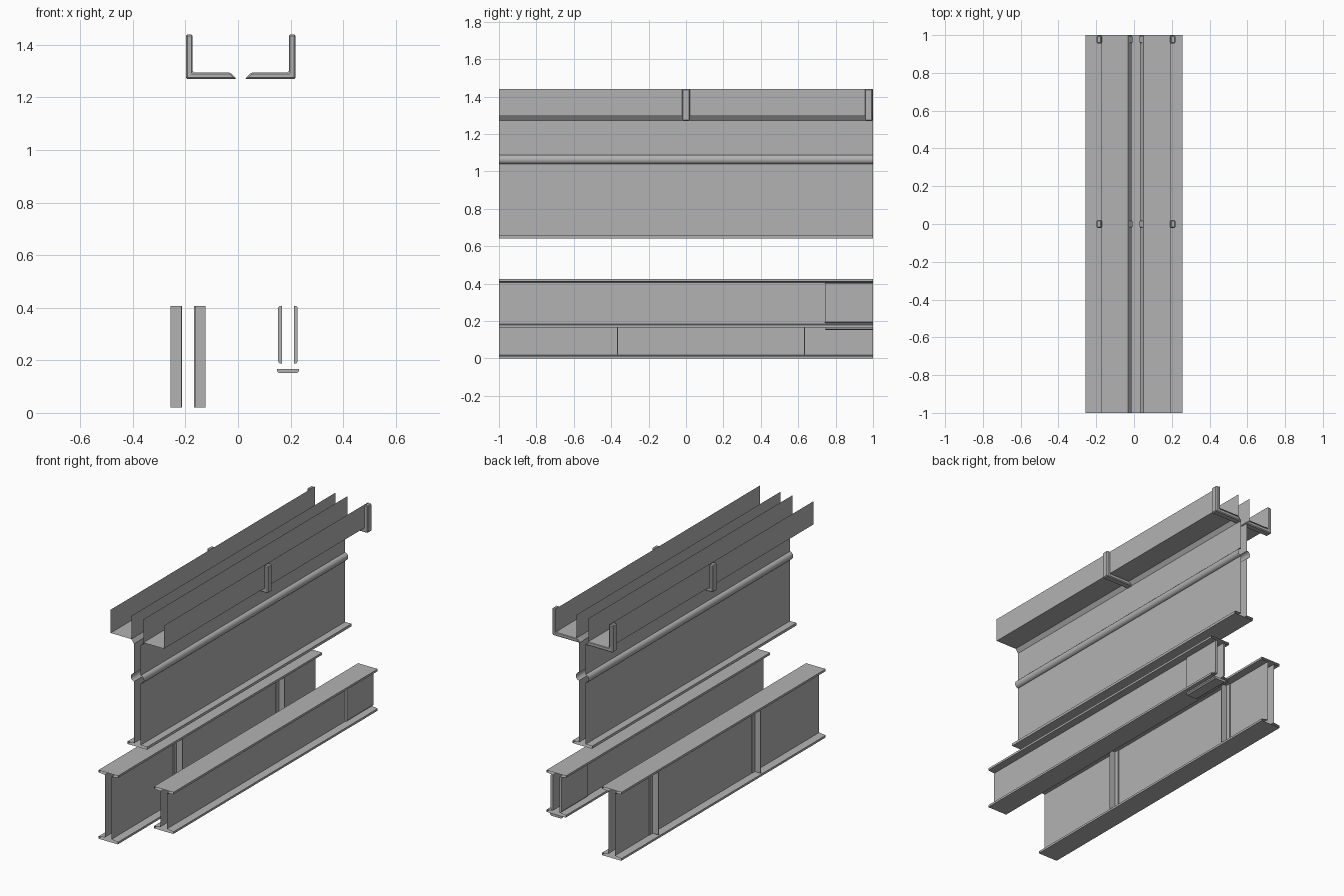
import bpy, bmesh, math

cube = bpy.data.objects.get("Cube")
if cube:
    bpy.data.objects.remove(cube, do_unlink=True)

GREY = (0.45, 0.45, 0.45, 1)
steel = bpy.data.materials.new("grey_steel")
steel.use_nodes = True
steel.diffuse_color = GREY
steel.node_tree.nodes["Principled BSDF"].inputs["Base Color"].default_value = GREY


def extrude(name, profile, y0=-1, y1=1, closed=True, caps=False, bevel=0):
    """Sweep an (x, z) profile along y."""
    bm = bmesh.new()
    front = [bm.verts.new((x, y0, z)) for x, z in profile]
    back = [bm.verts.new((x, y1, z)) for x, z in profile]
    n = len(profile)
    for i in range(n if closed else n - 1):
        j = (i + 1) % n
        bm.faces.new((front[i], front[j], back[j], back[i]))
    if caps:
        bm.faces.new(front)
        bm.faces.new(back[::-1])
    bmesh.ops.recalc_face_normals(bm, faces=bm.faces)
    mesh = bpy.data.meshes.new(name)
    bm.to_mesh(mesh)
    bm.free()
    mesh.materials.append(steel)
    obj = bpy.data.objects.new(name, mesh)
    bpy.context.collection.objects.link(obj)
    if bevel:
        mod = obj.modifiers.new("bevel", "BEVEL")
        mod.width = bevel
        mod.segments = 1
    return obj


def both_sides(half, cx):
    """Join a half profile with its mirror image about cx."""
    return [(cx + x, z) for x, z in half] + [(cx - x, z) for x, z in reversed(half)]


def side_pair(name, half, cx, y0, y1, **options):
    """One capped part on each side of cx."""
    for side, sign in (("left", 1), ("right", -1)):
        extrude(f"{name}_{side}", [(cx + sign * x, z) for x, z in half],
                y0, y1, caps=True, **options)


def box(x0, x1, z0, z1):
    return [(x0, z0), (x1, z0), (x1, z1), (x0, z1)]


WEB, FLANGE, LIP, TOP = 0.0225, 0.067, 0.013, 0.424


def i_beam(name, cx, bottom):
    half = [(FLANGE, bottom), (FLANGE, bottom + LIP), (WEB, bottom + 0.019),
            (WEB, TOP - 0.017), (FLANGE, TOP - LIP), (FLANGE, TOP)]
    extrude(name, both_sides(half, cx))


# Lower beams, open at the ends
TALL_X, SHORT_X = -0.19, 0.19
i_beam("tall_beam", TALL_X, 0)
i_beam("short_beam", SHORT_X, 0.166)

# T-shaped stiffeners on the tall beam
for i, y in enumerate((-0.366, 0.634)):
    side_pair(f"stiffener_base_{i}", box(WEB, WEB + 0.005, 0.021, 0.407),
              TALL_X, y - 0.03, y + 0.03)
    side_pair(f"stiffener_stem_{i}", box(WEB, FLANGE, 0.021, 0.407),
              TALL_X, y - 0.002, y + 0.002)

# Splice plates at the back end of the short beam
side_pair("splice_plate", [(WEB, 0.188), (0.032, 0.188), (0.037, 0.195),
                           (0.037, 0.4), (0.032, 0.407), (WEB, 0.407)],
          SHORT_X, 0.742, 1)
extrude("splice_plate_bottom",
        both_sides([(0.033, 0.151), (0.042, 0.158), (0.042, 0.166)], SHORT_X),
        0.745, 1, caps=True)

# Upper girder: open top, flared neck, half-round bead, bottom flange
GIRDER_X, RIM, FLOOR = 0.0105, 1.44, 1.296
bead = [(WEB + 0.022 * math.sin(a), 1.063 + 0.024 * math.cos(a))
        for a in (math.pi * i / 10 for i in range(11))]
half = ([(0.041, RIM), (0.041, FLOOR), (WEB, 1.272)] + bead +
        [(WEB, 0.656), (FLANGE, 0.656), (FLANGE, 0.64)])
girder = extrude("girder", both_sides(half, GIRDER_X), closed=False)

# Troughs along both sides of the girder
for side, sign in (("left", 1), ("right", -1)):
    extrude(f"trough_{side}",
            [(GIRDER_X + sign * x, z) for x, z in
             ((0.183, RIM), (0.183, FLOOR), (0.041, FLOOR))], closed=False)

# L-shaped brackets holding the troughs
bracket = [(0.208, RIM - 0.001), (0.208, 1.27), (0.0145, 1.27), (0.041, 1.295),
           (0.183, 1.295), (0.183, RIM - 0.001)]
for place, y in (("middle", 0), ("back", 0.977)):
    side_pair(f"bracket_{place}", bracket, GIRDER_X, y - 0.021, y + 0.021, bevel=0.005)

# Smooth the bead only
bpy.ops.object.select_all(action="DESELECT")
girder.select_set(True)
bpy.context.view_layer.objects.active = girder
bpy.ops.object.shade_smooth_by_angle(angle=math.radians(30))
